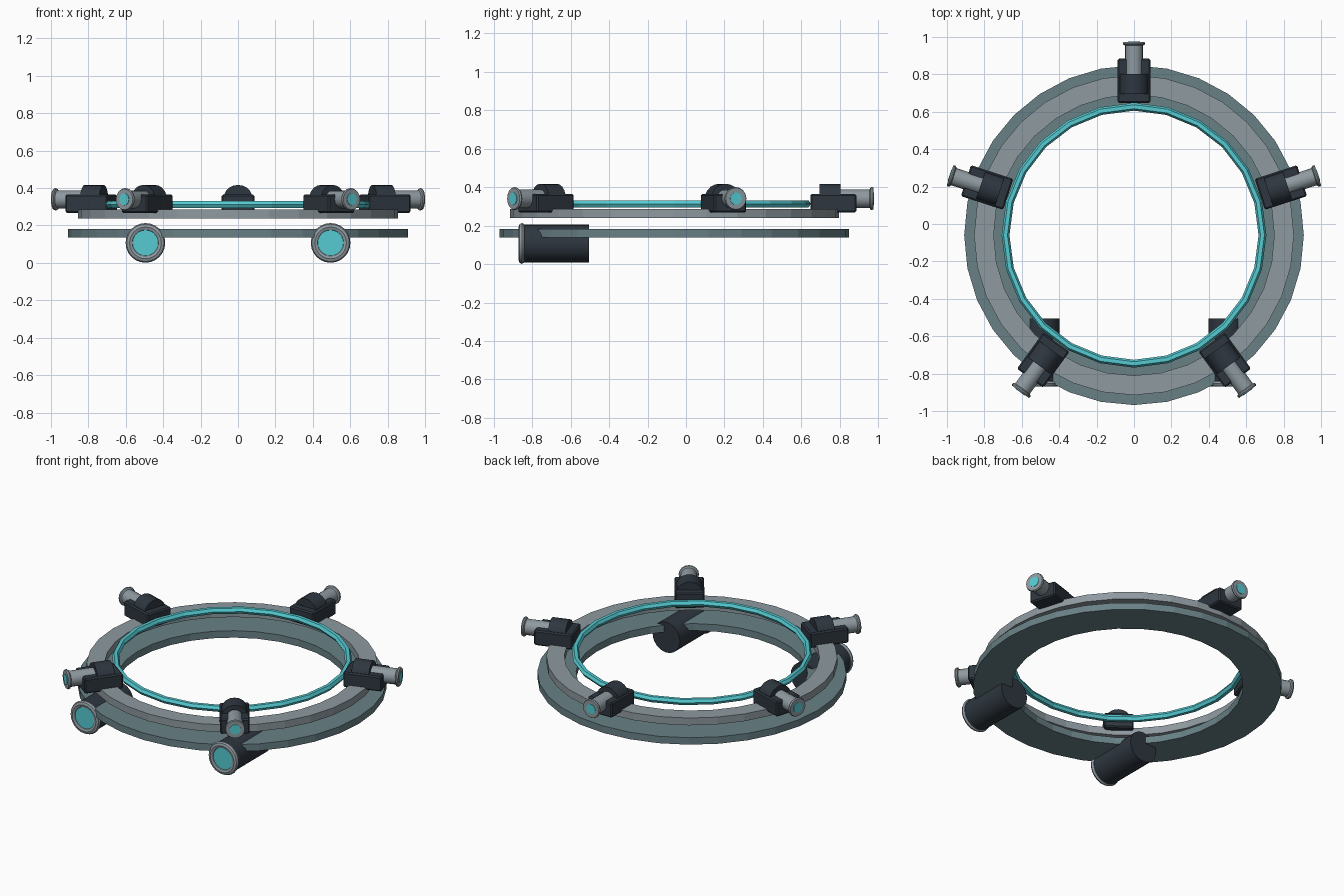
import bpy, bmesh
from math import cos, sin, pi, radians
from mathutils import Matrix

if "Cube" in bpy.data.objects:
    bpy.data.objects.remove(bpy.data.objects["Cube"])

RING_CENTRE = Matrix.Translation((0, -0.06, 0))


def material(name, rgb):
    m = bpy.data.materials.new(name)
    m.diffuse_color = (*rgb, 1)
    m.use_nodes = True
    m.node_tree.nodes["Principled BSDF"].inputs["Base Color"].default_value = m.diffuse_color
    return m


TEAL = material("teal_grey", (0.14, 0.22, 0.24))
GREY = material("light_grey", (0.27, 0.32, 0.35))
DARK = material("dark_steel", (0.027, 0.037, 0.05))
CYAN = material("cyan_glow", (0.09, 0.60, 0.65))


def add_object(name, bm, mat, matrix, smooth=False):
    bmesh.ops.remove_doubles(bm, verts=bm.verts, dist=1e-5)
    bmesh.ops.recalc_face_normals(bm, faces=bm.faces)
    me = bpy.data.meshes.new(name)
    bm.to_mesh(me)
    bm.free()
    me.materials.append(mat)
    ob = bpy.data.objects.new(name, me)
    ob.matrix_world = matrix
    bpy.context.collection.objects.link(ob)
    if smooth:
        bpy.context.view_layer.objects.active = ob
        bpy.ops.object.select_all(action='DESELECT')
        ob.select_set(True)
        bpy.ops.object.shade_smooth_by_angle(angle=radians(35))
    return ob


def lathe(name, profile, n, mat, matrix, closed=False, smooth=False):
    """Spin (radius, height) points about local z."""
    bm = bmesh.new()
    rows = [[bm.verts.new((r * cos(2 * pi * i / n), r * sin(2 * pi * i / n), h))
             for i in range(n)] for r, h in profile]
    pairs = list(zip(rows, rows[1:] + rows[:1])) if closed else list(zip(rows, rows[1:]))
    for a, b in pairs:
        for i in range(n):
            j = (i + 1) % n
            bm.faces.new((a[i], a[j], b[j], b[i]))
    if not closed:
        bm.faces.new(rows[0])
        bm.faces.new(rows[-1])
    return add_object(name, bm, mat, matrix, smooth)


def box(name, lo, hi, mat, matrix, bevel):
    bm = bmesh.new()
    bmesh.ops.create_cube(bm, size=1)
    for v in bm.verts:
        v.co = [(l + h) / 2 + c * (h - l) for c, l, h in zip(v.co, lo, hi)]
    bmesh.ops.bevel(bm, geom=bm.edges[:], offset=bevel, segments=1, affect='EDGES')
    return add_object(name, bm, mat, matrix)


# Stacked rings
lathe("lower_ring", [(0.68, 0.137), (0.908, 0.137), (0.908, 0.182), (0.68, 0.182)],
      32, TEAL, RING_CENTRE, closed=True)
lathe("upper_ring", [(0.75, 0.238), (0.855, 0.238), (0.855, 0.285), (0.75, 0.285)],
      32, GREY, RING_CENTRE, closed=True)
lathe("glow_ring", [(0.687 + 0.021 * cos(k * pi / 3), 0.313 + 0.021 * sin(k * pi / 3))
                    for k in range(6)], 24, CYAN, RING_CENTRE, closed=True)

# Five emitters around the ring, built along local +x
for k in range(5):
    spot = RING_CENTRE @ Matrix.Rotation(radians(90 + 72 * k), 4, 'Z')
    tube = spot @ Matrix.Translation((0, 0, 0.34)) @ Matrix.Rotation(pi / 2, 4, 'Y')
    box(f"emitter_base_{k}", (0.707, -0.087, 0.268), (0.945, 0.087, 0.365), DARK, spot, 0.008)
    # Arched housing: half disc extruded outward
    bm = bmesh.new()
    arc = [(0.08 * cos(a * pi / 10), 0.337 + 0.08 * sin(a * pi / 10)) for a in range(11)]
    ends = [[bm.verts.new((x, y, z)) for y, z in arc] for x in (0.755, 0.862)]
    for i in range(11):
        j = (i + 1) % 11
        bm.faces.new((ends[0][i], ends[0][j], ends[1][j], ends[1][i]))
    for e in ends:
        bm.faces.new(e)
    add_object(f"emitter_housing_{k}", bm, DARK, spot, True)
    lathe(f"emitter_tube_{k}", [(0.048, 0.84), (0.048, 1.014), (0.058, 1.019), (0.06, 1.026),
                                (0.056, 1.034), (0.034, 1.034)],
          16, GREY, tube, smooth=True)
    lathe(f"emitter_lens_{k}", [(0.032, 1.02), (0.032, 1.037)], 16, CYAN, tube)

# Two large thrusters at the front, axis along -y
for side, x in (("left", -0.495), ("right", 0.495)):
    m = Matrix.Translation((x, 0, 0.107)) @ Matrix.Rotation(pi / 2, 4, 'X')
    lathe(f"thruster_body_{side}", [(0.098, 0.505), (0.098, 0.85)], 24, DARK, m, smooth=True)
    lathe(f"thruster_rim_{side}", [(0.085 + 0.021 * cos(a * pi / 4), 0.853 + 0.017 * sin(a * pi / 4))
                                   for a in range(8)], 24, GREY, m, closed=True, smooth=True)
    lathe(f"thruster_lens_{side}", [(0.07, 0.84), (0.07, 0.862)], 24, CYAN, m)
